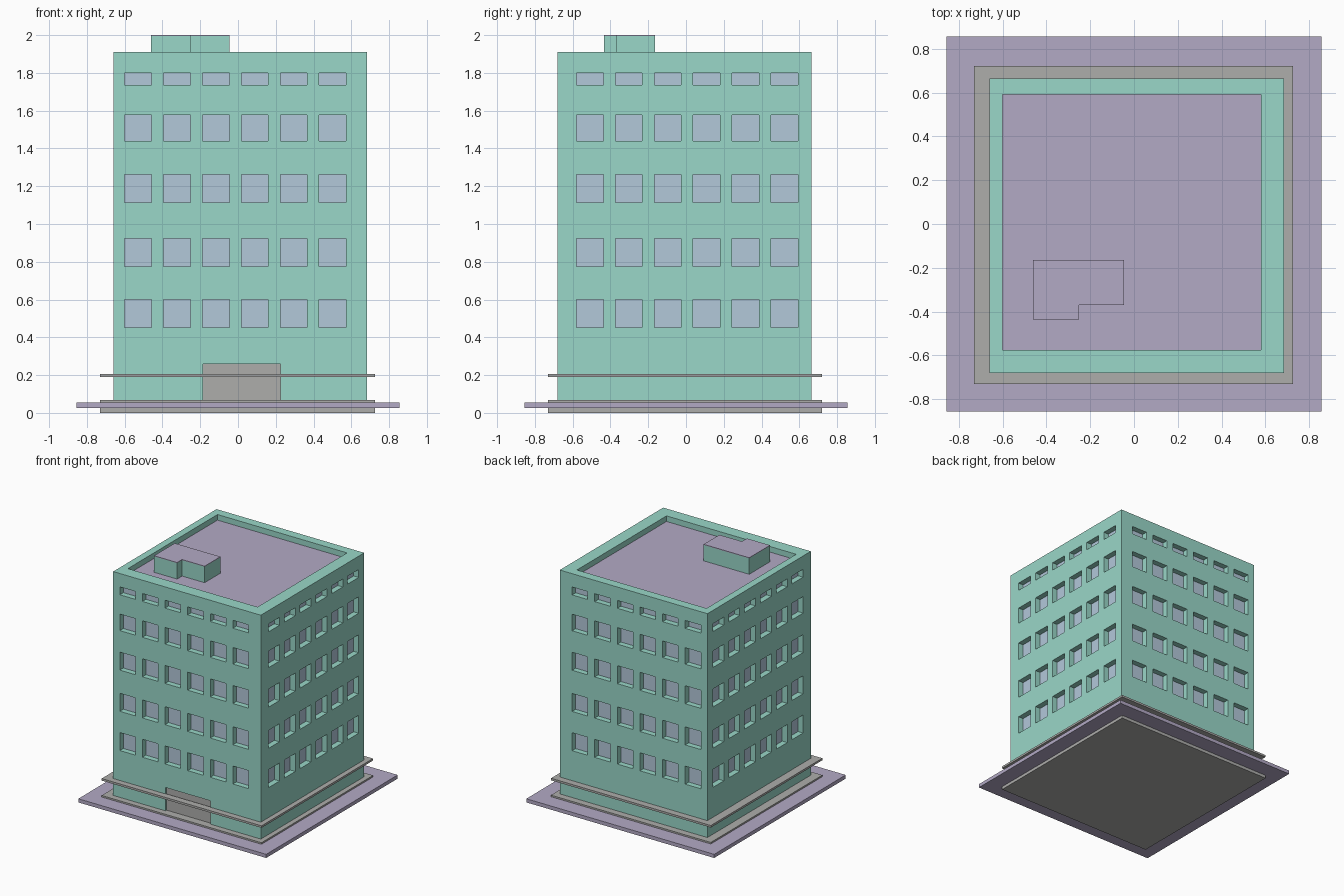
import bpy, bmesh
from mathutils import Vector

if "Cube" in bpy.data.objects:
    bpy.data.objects.remove(bpy.data.objects["Cube"])


def material(name, rgb):
    m = bpy.data.materials.new(name)
    m.diffuse_color = (*rgb, 1)
    m.use_nodes = True
    m.node_tree.nodes["Principled BSDF"].inputs["Base Color"].default_value = m.diffuse_color
    return m


MINT = material("mint_wall", (0.32, 0.68, 0.58))
LAVENDER = material("lavender_stone", (0.45, 0.40, 0.56))
GLASS = material("pale_glass", (0.45, 0.58, 0.70))
GREY = material("grey_trim", (0.42, 0.42, 0.41))


def boxes(name, spans, mat=None):
    """One object from boxes given as (x0, x1, y0, y1, z0, z1)."""
    bm = bmesh.new()
    for x0, x1, y0, y1, z0, z1 in spans:
        vs = bmesh.ops.create_cube(bm, size=1)["verts"]
        for v in vs:
            v.co = Vector((x1 if v.co.x > 0 else x0,
                           y1 if v.co.y > 0 else y0,
                           z1 if v.co.z > 0 else z0))
    me = bpy.data.meshes.new(name)
    bm.to_mesh(me)
    bm.free()
    ob = bpy.data.objects.new(name, me)
    bpy.context.collection.objects.link(ob)
    if mat:
        me.materials.append(mat)
    return ob


# Overall wall limits
X0, X1, Y0, Y1 = -0.66, 0.684, -0.68, 0.664
TOP, ROOF, DEPTH = 1.91, 1.86, 0.05
PITCH, WIDTH = 0.206, 0.142
rows = [(0.453, 0.601), (0.776, 0.924), (1.115, 1.263), (1.44, 1.576), (1.735, 1.80)]
cols_x = [(-0.60 + i * PITCH, -0.60 + i * PITCH + WIDTH) for i in range(6)]
cols_y = [(-0.58 + i * PITCH, -0.58 + i * PITCH + WIDTH) for i in range(6)]


def window_spans(inner, outer):
    """Boxes in every window, from depth inner to depth outer (negative is outside)."""
    out = []
    for z0, z1 in rows:
        for a, b in cols_x:
            out.append((a, b, Y0 + outer, Y0 + inner, z0, z1))
            out.append((a, b, Y1 - inner, Y1 - outer, z0, z1))
        for a, b in cols_y:
            out.append((X0 + outer, X0 + inner, a, b, z0, z1))
            out.append((X1 - inner, X1 - outer, a, b, z0, z1))
    return out


# Tower body with window recesses, doorway and sunken roof
tower = boxes("tower_walls", [(X0, X1, Y0, Y1, 0.06, TOP)], MINT)
cutter = boxes("recess_cutter", window_spans(DEPTH, -0.03) + [
    (-0.60, 0.58, -0.575, 0.59, ROOF, TOP + 0.1),
    (-0.185, 0.225, Y0 - 0.03, Y0 + 0.03, 0.03, 0.26)], MINT)
cutter.hide_render = True
cutter.hide_viewport = True
mod = tower.modifiers.new("recesses", "BOOLEAN")
mod.operation = "DIFFERENCE"
mod.solver = "EXACT"
mod.object = cutter

# Glass panes at the back of each recess
boxes("window_panes", window_spans(DEPTH + 0.004, DEPTH - 0.004), GLASS)

# Entrance panel
boxes("entrance_door", [(-0.185, 0.225, Y0 + 0.015, Y0 + 0.035, 0.06, 0.26)], GREY)

# Roof surface and the stair housing on it
boxes("roof_deck", [(-0.60, 0.58, -0.575, 0.59, ROOF - 0.01, ROOF + 0.004)], LAVENDER)
housing = [(-0.46, -0.25, -0.435, -0.165), (-0.25, -0.045, -0.37, -0.165)]
boxes("roof_housing", [(*h, ROOF, 1.995) for h in housing], MINT)
boxes("roof_housing_cap", [(*h, 1.993, 2.0) for h in housing], LAVENDER)

# Ledge around the ground floor, split into four strips
L0, L1, M0, M1 = -0.73, 0.725, -0.73, 0.72
boxes("ground_floor_ledge", [
    (L0, L1, M0, Y0 + 0.005, 0.19, 0.207), (L0, L1, Y1 - 0.005, M1, 0.19, 0.207),
    (L0, X0 + 0.005, Y0, Y1, 0.19, 0.207), (X1 - 0.005, L1, Y0, Y1, 0.19, 0.207)], GREY)

# Pavement plate between two thin slabs
boxes("upper_plinth", [(L0, L1, M0, M1, 0.052, 0.068)], GREY)
boxes("pavement_plate", [(-0.855, 0.855, -0.855, 0.855, 0.025, 0.055)], LAVENDER)
boxes("lower_plinth", [(L0, L1, M0, M1, 0.0, 0.027)], GREY)
